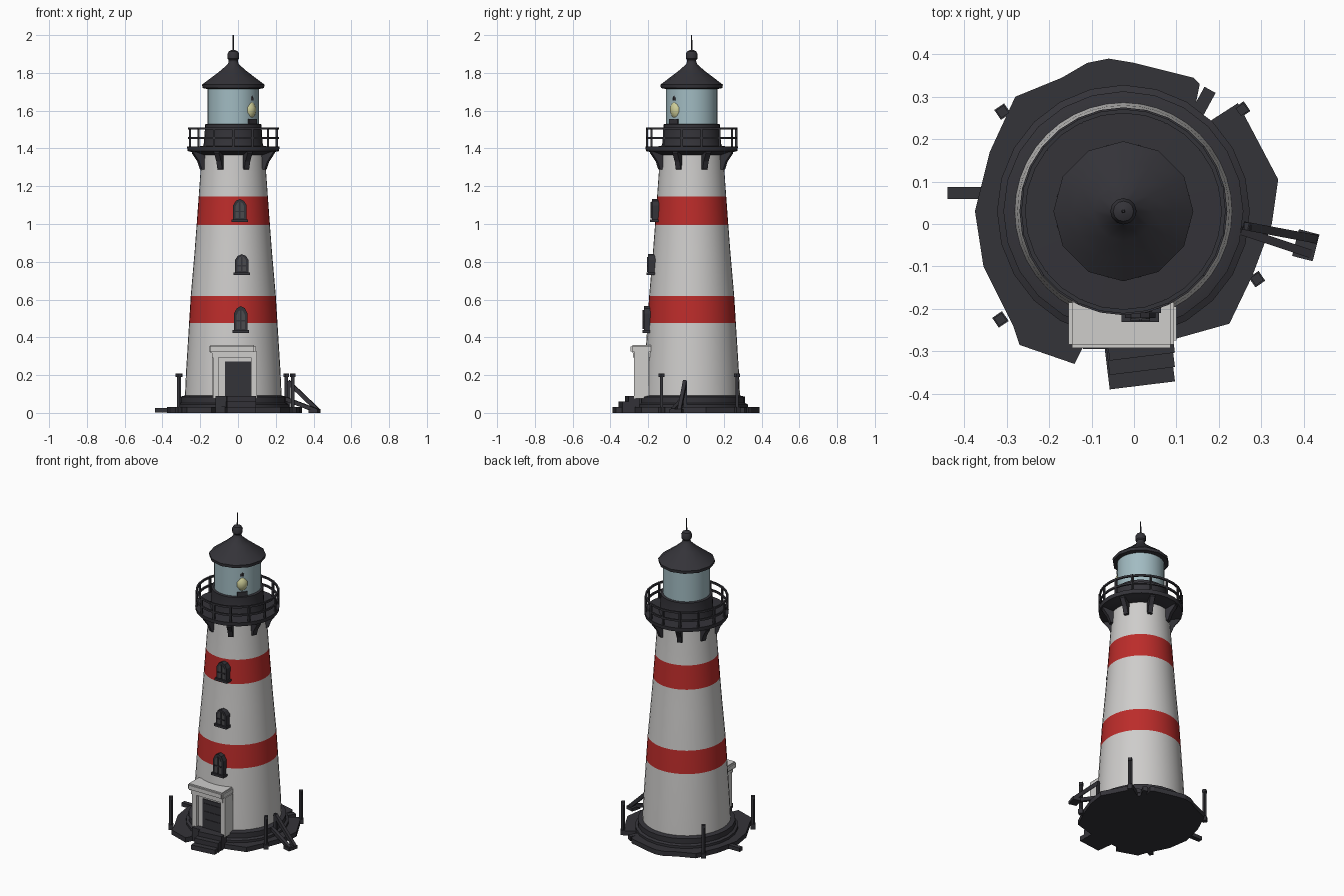
import bpy, bmesh, math
from mathutils import Vector, Matrix

if "Cube" in bpy.data.objects:
    bpy.data.objects.remove(bpy.data.objects["Cube"])

CX, CY = -0.025, 0.03  # tower axis


def mat(name, c):
    m = bpy.data.materials.new(name)
    m.diffuse_color = (*c, 1)
    m.use_nodes = True
    m.node_tree.nodes["Principled BSDF"].inputs["Base Color"].default_value = m.diffuse_color
    return m


DARK = mat("charcoal", (0.034, 0.033, 0.04))
WHITE = mat("white plaster", (0.62, 0.61, 0.60))
RED = mat("red stripe", (0.50, 0.025, 0.023))
GLASS = mat("lantern glass", (0.36, 0.50, 0.54))
LENS = mat("lamp yellow", (0.62, 0.62, 0.32))
PANE = mat("dark pane", (0.07, 0.07, 0.075))


def finish(name, bm, mats, smooth=None):
    bmesh.ops.recalc_face_normals(bm, faces=bm.faces[:])
    me = bpy.data.meshes.new(name)
    bm.to_mesh(me)
    bm.free()
    ob = bpy.data.objects.new(name, me)
    bpy.context.collection.objects.link(ob)
    for m in mats:
        me.materials.append(m)
    if smooth:
        bpy.ops.object.select_all(action='DESELECT')
        ob.select_set(True)
        bpy.context.view_layer.objects.active = ob
        bpy.ops.object.shade_smooth_by_angle(angle=math.radians(smooth))
    return ob


def lathe(name, prof, n, mats, smooth=35, rule=None, c=(CX, CY)):
    """Closed solid of revolution from (radius, z) pairs."""
    bm = bmesh.new()
    rings = [[bm.verts.new((c[0] + r * math.cos(2 * math.pi * i / n),
                            c[1] + r * math.sin(2 * math.pi * i / n), z))
              for i in range(n)] for r, z in prof]
    for a, b in zip(rings, rings[1:]):
        for i in range(n):
            j = (i + 1) % n
            f = bm.faces.new((a[i], a[j], b[j], b[i]))
            if rule:
                f.material_index = rule(f.calc_center_median().z)
    bm.faces.new(rings[0])
    bm.faces.new(rings[-1])
    return finish(name, bm, mats, smooth)


def box(name, c, s, m, rot=0, bevel=0):
    bm = bmesh.new()
    bmesh.ops.create_cube(bm, size=1, matrix=Matrix.Translation(c)
                          @ Matrix.Rotation(rot, 4, 'Z') @ Matrix.Diagonal((*s, 1)))
    if bevel:
        bmesh.ops.bevel(bm, geom=bm.edges[:], offset=bevel, segments=2, affect='EDGES')
    return finish(name, bm, [m])


def bar(name, a, b, w, m, h=None):
    a, b = Vector(a), Vector(b)
    q = (b - a).to_track_quat('Z', 'Y').to_matrix().to_4x4()
    bm = bmesh.new()
    bmesh.ops.create_cube(bm, size=1, matrix=Matrix.Translation((a + b) / 2) @ q
                          @ Matrix.Diagonal((w, h or w, (b - a).length, 1)))
    return finish(name, bm, [m])


def prism(name, pts, m, mtx, depth):
    """Extrude a 2D outline along local z, placed by mtx."""
    bm = bmesh.new()
    f = bm.faces.new([bm.verts.new((x, y, 0)) for x, y in pts])
    r = bmesh.ops.extrude_face_region(bm, geom=[f])
    bmesh.ops.translate(bm, vec=(0, 0, depth),
                        verts=[v for v in r['geom'] if isinstance(v, bmesh.types.BMVert)])
    bm.transform(mtx)
    return finish(name, bm, [m])


def polar(r, ang, z):
    return (CX + r * math.cos(ang), CY + r * math.sin(ang), z)


# broken stone base and stepped plinth
prism("base_slab", [(-.06, .39), (0, .38), (.14, .345), (.155, .33), (.145, .28), (.175, .24),
                    (.245, .285), (.34, .105), (.325, 0), (.28, -.12), (.225, -.235), (.1, -.27),
                    (-.12, -.29), (-.14, -.33), (-.27, -.285), (-.285, -.24), (-.355, -.1),
                    (-.375, .03), (-.34, .17), (-.28, .3), (-.17, .345), (-.11, .38)],
      DARK, Matrix.Identity(4), 0.03)
lathe("plinth", [(.298, .02), (.298, .045), (.283, .052), (.283, .085), (.255, .092)], 24, [DARK])

# striped tower
def stripe(z):
    return 1 if .475 < z < .62 or .995 < z < 1.145 else 0

lathe("tower", [(.256, .085), (.25, .22), (.234, .475), (.225, .62), (.205, .85), (.194, .995),
                (.183, 1.145), (.172, 1.3), (.168, 1.39)], 40, [WHITE, RED], 35, stripe)

# gallery, drum and brackets
lathe("gallery", [(.172, 1.365), (.215, 1.38), (.242, 1.386), (.245, 1.41), (.16, 1.412),
                  (.155, 1.43), (.15, 1.51), (.15, 1.527), (.14, 1.53)], 28, [DARK])
for i in range(8):
    a = math.pi / 8 + i * math.pi / 4
    m = Matrix.Translation((CX, CY, 0)) @ Matrix.Rotation(a, 4, 'Z') @ Matrix.Rotation(math.pi / 2, 4, 'X') \
        @ Matrix.Translation((0, 0, -.014))
    prism("bracket", [(.16, 1.285), (.186, 1.29), (.2, 1.33), (.232, 1.375), (.232, 1.392), (.16, 1.392)],
          DARK, m, .028)

# railing
for i in range(14):
    a = 2 * math.pi * (i + .5) / 14
    bar("railing_post", polar(.236, a, 1.4), polar(.236, a, 1.512), .011, DARK)
for z in (1.455, 1.506):
    bm = bmesh.new()
    n = 28
    sec = [[bm.verts.new(polar(.236 + u, 2 * math.pi * i / n, z + v))
            for u, v in ((-.005, -.006), (.005, -.006), (.005, .006), (-.005, .006))] for i in range(n)]
    for i in range(n):
        p, q = sec[i], sec[(i + 1) % n]
        for k in range(4):
            bm.faces.new((p[k], p[(k + 1) % 4], q[(k + 1) % 4], q[k]))
    finish("railing_ring", bm, [DARK])

# lantern room, lamp set into its front right side
lathe("lantern_glass", [(.137, 1.52), (.137, 1.73)], 28, [GLASS])
LA = math.radians(-43)
lx, ly, _ = polar(.112, LA, 0)
lathe("lamp", [(.012, 1.553), (.028, 1.568), (.038, 1.592), (.038, 1.618), (.026, 1.642),
               (.01, 1.66)], 14, [LENS], 60, None, (lx, ly))
lathe("lamp_cap", [(.013, 1.655), (.013, 1.668), (.006, 1.685)], 8, [DARK], 35, None, (lx + .012, ly - .011))
box("lamp_stand", (lx, ly, 1.54), (.06, .06, .034), DARK, LA)

# roof, finial and spike
lathe("roof", [(.14, 1.715), (.163, 1.72), (.165, 1.738), (.12, 1.772), (.07, 1.81), (.03, 1.845),
               (.024, 1.86)], 12, [DARK], 40)
lathe("finial", [(.024, 1.85), (.024, 1.868), (.03, 1.875), (.031, 1.9), (.024, 1.914), (.008, 1.922)],
      12, [DARK])
lathe("spike", [(.005, 1.91), (.003, 2.0)], 6, [DARK])

# arched windows with frame, pane, bars and sill
def arch(w, h):
    return [(-w, 0), (w, 0), (w, h * .72), (w * .6, h * .92), (0, h), (-w * .6, h * .92), (-w, h * .72)]

for x, z, h, y in ((.015, .425, .14, -.222), (.02, .73, .11, -.2), (.01, 1.012, .12, -.18)):
    up = Matrix.Rotation(math.pi / 2, 4, 'X')
    prism("window_frame", arch(.036, h), DARK, Matrix.Translation((x, y + .06, z)) @ up, .06)
    prism("window_pane", arch(.022, h * .72), PANE, Matrix.Translation((x, y + .01, z + .02)) @ up, .012)
    box("window_bar", (x, y - .003, z + h * .5), (.007, .008, h * .72), DARK)
    box("window_crossbar", (x, y - .003, z + h * .45), (.046, .008, .007), DARK)
    box("window_sill", (x, y + .018, z + .006), (.088, .055, .014), DARK)

# porch, canopy and door
box("porch_wall", (-.03, -.2, .2), (.21, .11, .25), WHITE)
for x in (-.117, .085):
    box("porch_pillar", (x, -.235, .2), (.03, .08, .25), WHITE)
box("porch_lintel", (-.025, -.235, .308), (.225, .09, .03), WHITE)
box("canopy", (-.03, -.235, .338), (.248, .115, .042), WHITE, 0, .008)
box("door", (.005, -.252, .18), (.145, .016, .185), DARK)
for z in (.13, .18, .23):
    box("door_panel", (.005, -.261, z), (.12, .005, .036), PANE if z > .3 else DARK)
box("threshold", (-.02, -.265, .06), (.2, .06, .06), DARK)

# front steps, slightly askew
for i in range(3):
    back, front = -.255, -.381 + i * .034
    box("step", (.012 + i * .002, (back + front) / 2, .015 + i * .015),
        (.155, back - front, .03 + i * .03), DARK, math.radians(7))

# fence posts, stray blocks and fallen rail
for x, y in ((-.31, .265), (.255, .27), (.29, -.13), (-.315, -.225)):
    bar("fence_post", (x, y, 0), (x, y, .205), .017, DARK)
    box("post_foot", (x, y, .015), (.028, .028, .03), DARK, .6)
    box("post_cap", (x, y, .2), (.022, .022, .018), DARK, .6)
box("left_plank", (-.385, .073, .014), (.11, .028, .024), DARK)
box("loose_block", (.165, .29, .014), (.03, .06, .028), DARK, -.5)
bar("fallen_rail", (.265, -.005, .165), (.425, -.035, .012), .02, DARK, .022)
bar("fallen_rail_low", (.25, -.015, .075), (.415, -.07, .012), .02, DARK, .022)
bar("rail_brace", (.268, -.005, .02), (.268, -.005, .17), .018, DARK)
box("rail_foot", (.405, -.05, .01), (.05, .065, .02), DARK, -.25)
